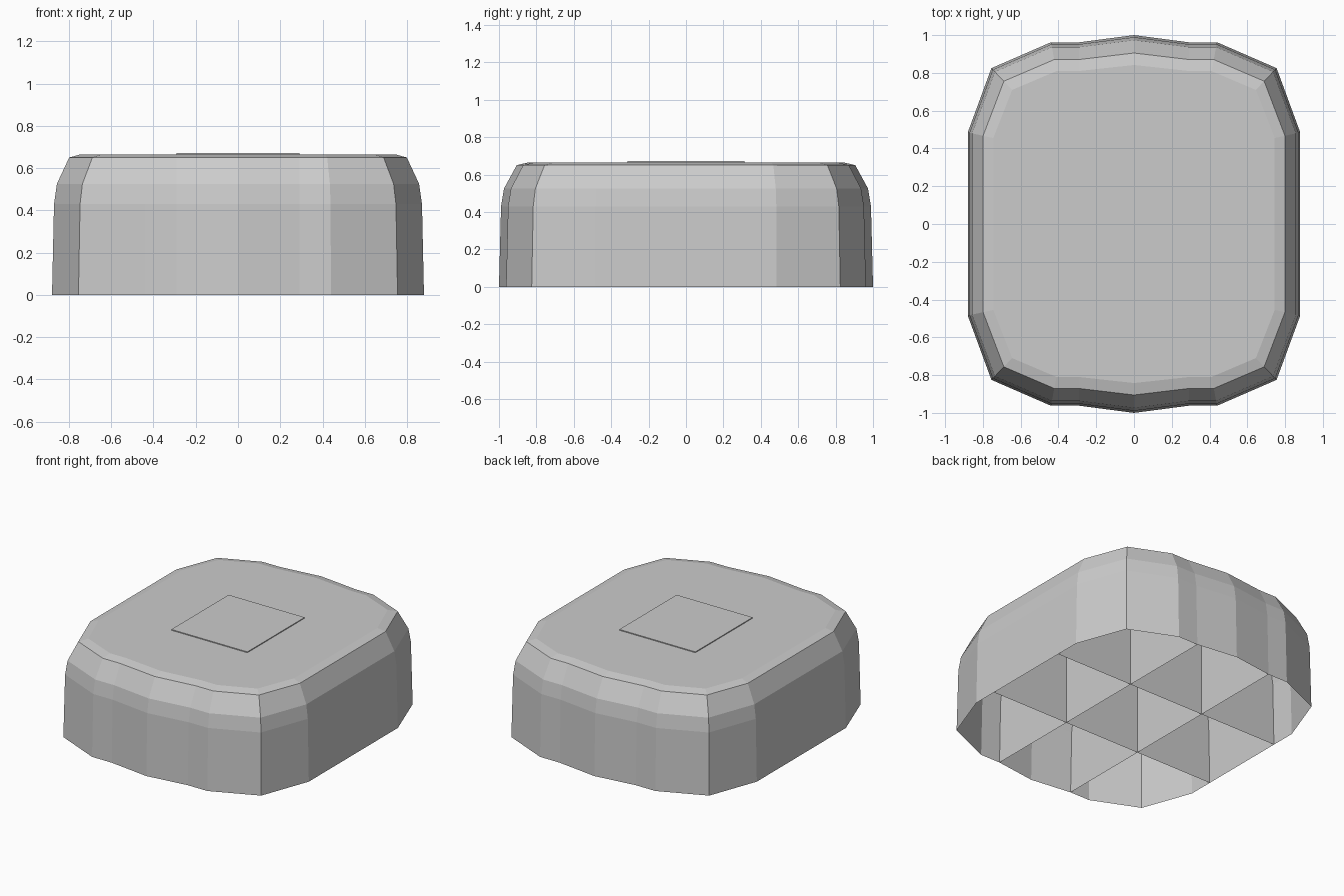
import bpy

if "Cube" in bpy.data.objects:
    bpy.data.objects.remove(bpy.data.objects["Cube"])

# quarter outline (x, y): at the base and at the edge of the flat top
BASE = [(0.88, 0.485), (0.755, 0.825), (0.44, 0.962), (0.29, 0.962), (0, 1.0)]
TOP = [(0.745, 0.455), (0.645, 0.71), (0.41, 0.81), (0.29, 0.81), (0, 0.842)]
# wall profile: height and fraction of the way from base to top outline
PROFILE = [(0, 0), (0.43, 0.07), (0.525, 0.17), (0.65, 0.6), (0.665, 1.0)]
CELL_X, CELL_Y, PAD_Z = 0.29, 0.312, 0.671


def make(name, verts, faces):
    mesh = bpy.data.meshes.new(name)
    mesh.from_pydata(verts, [], faces)
    mesh.update()
    obj = bpy.data.objects.new(name, mesh)
    bpy.context.collection.objects.link(obj)
    return obj


def full_loop(q):
    """Mirror a quarter outline into a closed counter-clockwise loop."""
    half = q + [(-x, y) for x, y in reversed(q[:-1])]
    return half + [(-x, -y) for x, y in half[:4]] + [(-x, -y) for x, y in half[4:]]


# outer shell, open underneath
base, top = full_loop(BASE), full_loop(TOP)
n = len(base)
verts, faces = [], []
for z, t in PROFILE:
    verts += [(a[0] + (b[0] - a[0]) * t, a[1] + (b[1] - a[1]) * t, z)
              for a, b in zip(base, top)]
for r in range(len(PROFILE) - 1):
    for i in range(n):
        j = (i + 1) % n
        faces.append((r * n + i, r * n + j, (r + 1) * n + j, (r + 1) * n + i))
faces.append(tuple(range((len(PROFILE) - 1) * n, len(PROFILE) * n)))
make("shell", verts, faces)


# thin divider walls that follow the shell profile
def divider(name, outer, inner, place):
    right = [(outer + (inner - outer) * t, z) for z, t in PROFILE]
    pts = right + [(-u, z) for u, z in reversed(right)]
    make(name, [place(u, z) for u, z in pts], [tuple(range(len(pts)))])


for s, side in ((-1, "a"), (1, "b")):
    divider("long_divider_" + side, BASE[3][1], TOP[3][1],
            lambda u, z: (s * CELL_X, u, z))
    divider("cross_divider_" + side, BASE[0][0], TOP[0][0],
            lambda u, z: (u, s * CELL_Y, z))

# slightly raised centre pad
corners = [(-CELL_X, -CELL_Y), (CELL_X, -CELL_Y), (CELL_X, CELL_Y), (-CELL_X, CELL_Y)]
make("centre_pad", [(x, y, z) for z in (PROFILE[-1][0], PAD_Z) for x, y in corners],
     [(4, 5, 6, 7)] + [(i, (i + 1) % 4, (i + 1) % 4 + 4, i + 4) for i in range(4)])
